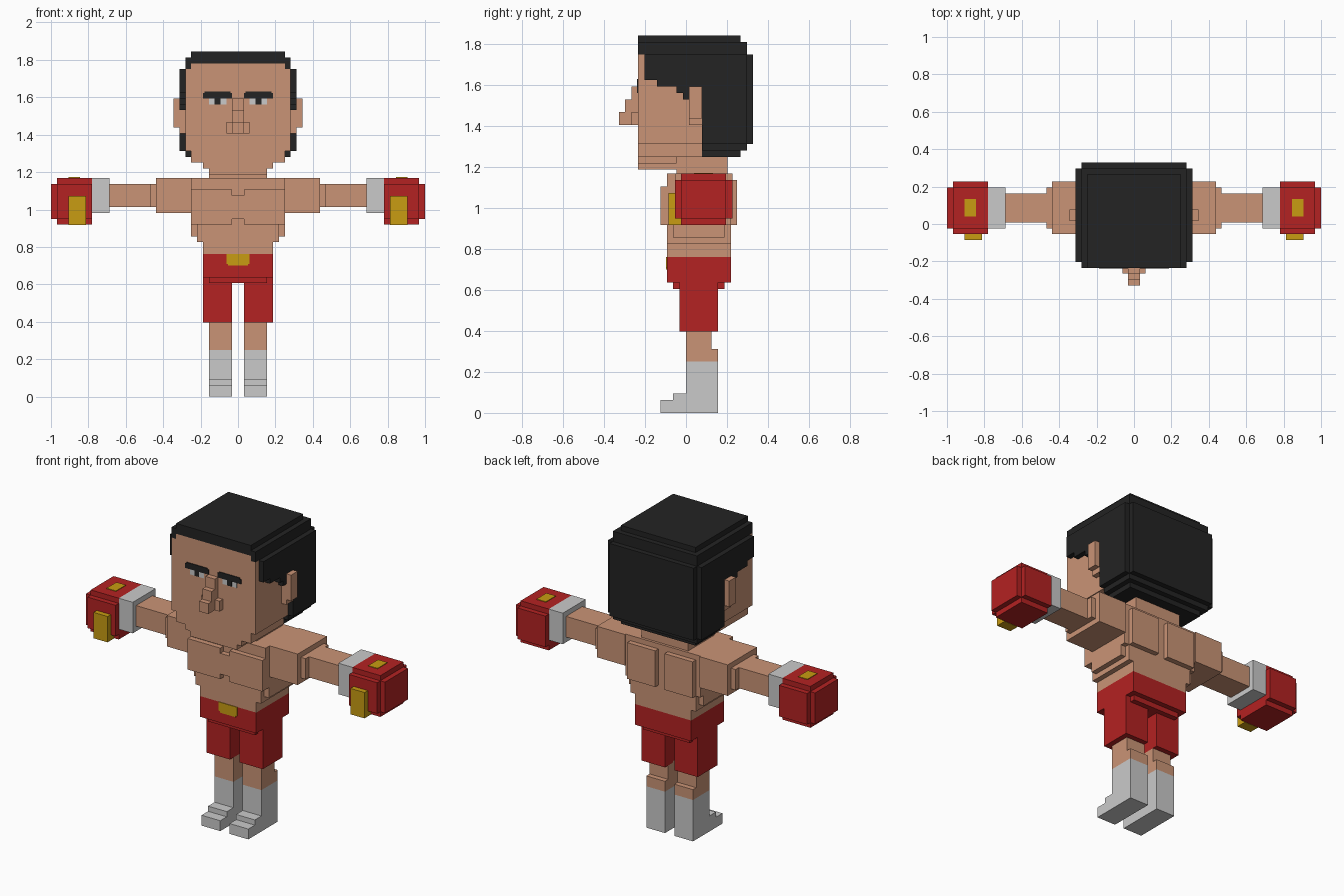
import bpy, bmesh
from mathutils import Matrix, Vector

if "Cube" in bpy.data.objects:
    bpy.data.objects.remove(bpy.data.objects["Cube"])

S = 1 / 32  # size of one block


def material(name, rgb):
    m = bpy.data.materials.new(name)
    lin = [((c / 255 + 0.055) / 1.055) ** 2.4 for c in rgb]
    m.diffuse_color = (*lin, 1)
    m.use_nodes = True
    m.node_tree.nodes["Principled BSDF"].inputs["Base Color"].default_value = m.diffuse_color
    return m


SKIN = material("skin", (202, 148, 118))
BLACK = material("black hair", (35, 35, 35))
RED = material("red", (180, 34, 34))
GOLD = material("gold", (200, 156, 18))
GREY = material("light grey", (202, 202, 202))


def finish(name, mat, bm):
    me = bpy.data.meshes.new(name)
    bm.to_mesh(me)
    bm.free()
    me.materials.append(mat)
    bpy.context.collection.objects.link(bpy.data.objects.new(name, me))


def mirrored(boxes):
    return boxes + [(-b[1], -b[0], *b[2:]) for b in boxes]


def fill(boxes):
    return {(i, j, k) for a, b, c, d, e, f in boxes
            for i in range(a, b) for j in range(c, d) for k in range(e, f)}


def part(name, mat, boxes, shift=(0, 0, 0), cut=()):
    """Union of block ranges (x0, x1, y0, y1, z0, z1), outer skin only."""
    cells = fill(boxes) - fill(cut)
    bm = bmesh.new()
    verts = {}
    for c in cells:
        for axis in range(3):
            for side in (0, 1):
                n = list(c)
                n[axis] += 2 * side - 1
                if tuple(n) in cells:
                    continue
                u, v = (axis + 1) % 3, (axis + 2) % 3
                quad = []
                for du, dv in ((0, 0), (1, 0), (1, 1), (0, 1)):
                    p = list(c)
                    p[axis] += side
                    p[u] += du
                    p[v] += dv
                    p = tuple(p)
                    if p not in verts:
                        verts[p] = bm.verts.new((Vector(p) + Vector(shift)) * S)
                    quad.append(verts[p])
                bm.faces.new(quad if side else quad[::-1])
    # merge the blocks into large flat faces
    bmesh.ops.dissolve_limit(bm, angle_limit=0.01, verts=bm.verts[:], edges=bm.edges[:])
    finish(name, mat, bm)


def plates(name, mat, boxes, shift=(0, 0, 0)):
    """Thin painted details from plain boxes."""
    bm = bmesh.new()
    for a, b, c, d, e, f in boxes:
        mid = (Vector((a + b, c + d, e + f)) / 2 + Vector(shift)) * S
        size = Vector((b - a, d - c, f - e)) * S
        bmesh.ops.create_cube(bm, size=1, matrix=Matrix.Translation(mid) @ Matrix.Diagonal((*size, 1)))
    finish(name, mat, bm)


HEAD = (0, -10.5, 0)
BODY = (0, 0, 0.4)
ARM = (0, 0.25, 0.4)

# Head: face with stepped jaw, neck, ears, nose
part("face", SKIN, [(-9, 9, 3, 13, 42, 56), (-8, 8, 3, 13, 40, 42), (-8, 8, 3, 4, 56, 57),
                    (-6, 6, 3, 9, 39, 40), (-5, 5, 3, 9, 38, 39)], HEAD)
part("neck", SKIN, [(-5, 5, 9, 17, 36, 40)], HEAD)
part("ears", SKIN, mirrored([(9, 10, 11, 13, 45, 51), (10, 11, 11, 13, 46, 51)]), HEAD)
part("nose", SKIN, [(-1, 1, 2, 3, 45, 51), (-2, 2, 2, 3, 45, 47),
                    (-1, 1, 1, 2, 45, 49), (-1, 1, 0, 1, 45, 47)], HEAD)

# Hair: rounded cap, back of head and stepped sideburns
part("hair", BLACK,
     [(-8, 8, 3, 19, 58, 59), (-9, 9, 3, 20, 57, 58), (-9, 9, 3, 20, 56, 57),
      (-10, 10, 13, 20, 42, 56), (-9, 9, 20, 21, 42, 56),
      (-9, 9, 13, 20, 41, 42), (-8, 8, 13, 19, 40, 41)]
     + mirrored([(9, 10, 4, 6, 52, 56), (9, 10, 6, 9, 51, 56), (9, 10, 9, 10, 50, 56),
                 (9, 10, 10, 11, 49, 56), (9, 10, 11, 13, 51, 56)]),
     HEAD, cut=[(-8, 8, 3, 4, 56, 57)])

# Eyes and brows
plates("eye_whites", GREY, mirrored([(2, 5, 2.9, 3.05, 50, 51)]), HEAD)
plates("pupils", BLACK, mirrored([(3, 4, 2.85, 3.05, 50, 51)]), HEAD)
plates("brows", BLACK, mirrored([(1, 6, 2.85, 3.05, 51, 51.9), (1.3, 5.7, 2.85, 3.05, 51.9, 52.15)]), HEAD)

# Torso with chest and shoulder blade slabs
part("torso", SKIN,
     [(-8, 8, -3, 7, 29, 37), (-8, 8, -2, 6, 27, 29), (-7, 7, -3, 7, 26, 29),
      (-6, 6, -3, 7, 24, 26), (-8, 8, -4, -3, 29, 35)]
     + mirrored([(1, 7, 7, 8, 29, 36)]),
     BODY, cut=[(-1, 1, -4, -3, 34, 35), (-1, 1, -4, -3, 29, 30), (-7, 7, -3, 7, 26, 26)])

# Arms
part("shoulders", SKIN, mirrored([(8, 14, -2, 7, 31, 37), (14, 15, -1, 6, 32, 36)]), ARM)
part("forearms", SKIN, mirrored([(14, 23, 0, 5, 32, 36)]), ARM)
part("wrist_cuffs", GREY, mirrored([(22, 25, -1, 6, 31, 37)]), ARM)
part("gloves", RED, mirrored([(25, 31, -2, 7, 30, 36), (25, 31, -1, 6, 29, 37),
                              (31, 32, -1, 6, 30, 36)]), ARM)
part("glove_thumbs", GOLD, mirrored([(26, 29, -3, -1, 29, 34)]), (0, 0.25, 0.35))
plates("glove_patches", GOLD, mirrored([(27, 29, 1, 4, 36.9, 37.12)]), ARM)

# Shorts and buckle
part("shorts_waist", RED, [(-6, 6, -3, 7, 20, 24), (-5, 5, -2, 6, 19, 20)], BODY)
part("shorts_legs", RED, mirrored([(1, 6, -1, 5, 13, 21)]), (0, 0, -0.3))
plates("buckle", GOLD, [(-2, 2, -3.12, -2.9, 22.3, 24), (-1.7, 1.7, -3.12, -2.9, 22, 22.3)], BODY)

# Legs and boots
part("legs", SKIN, mirrored([(1, 5, 0, 4, 8, 13), (1, 5, 4, 5, 8, 10)]))
part("boots", GREY, mirrored([(1, 5, 0, 5, 0, 8), (1, 5, -4, 0, 0, 2), (1, 5, -2, 0, 2, 3)]))
